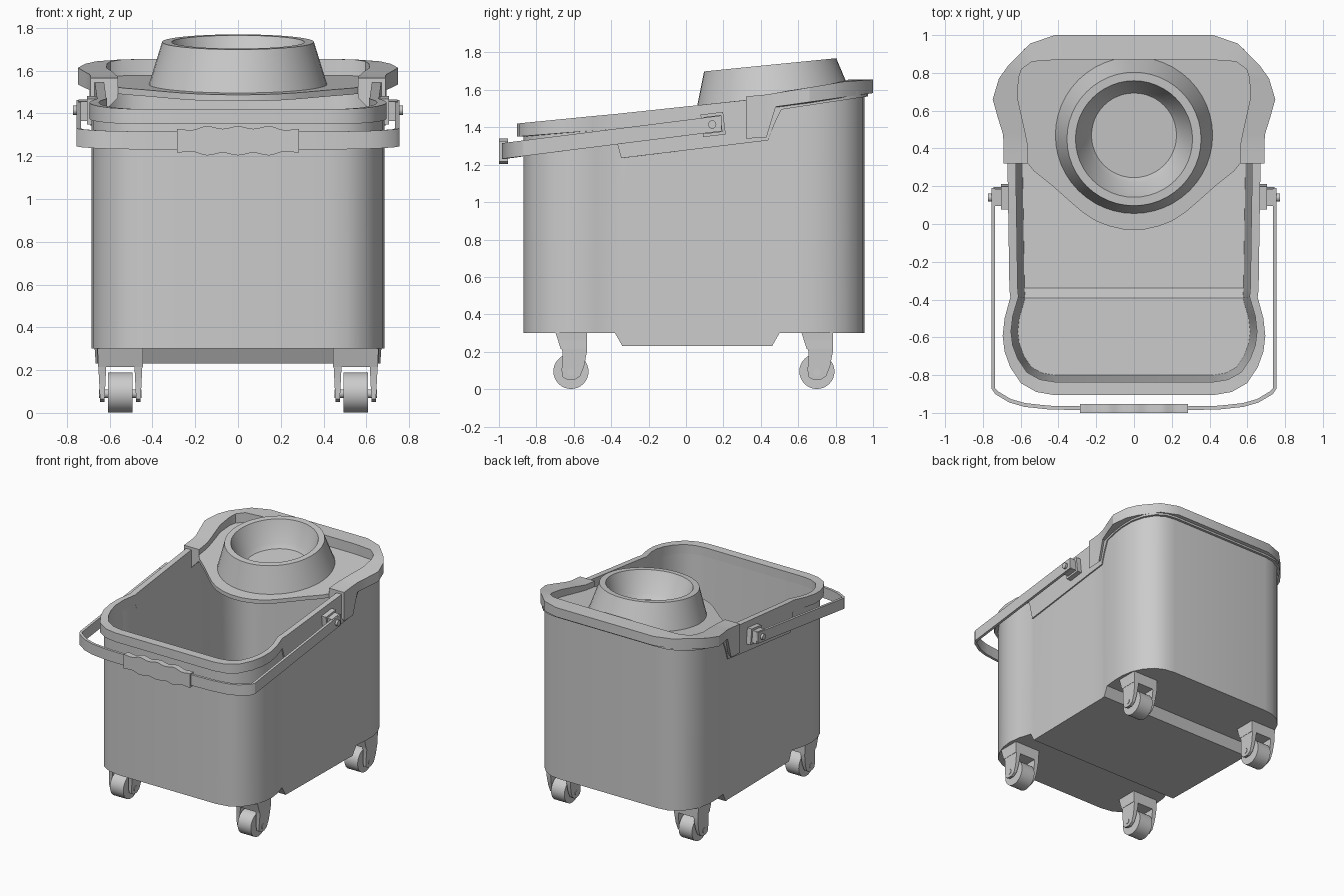
import bpy, bmesh, math
from mathutils import Matrix

if "Cube" in bpy.data.objects:
    bpy.data.objects.remove(bpy.data.objects["Cube"])


def finish(name, bm):
    bmesh.ops.recalc_face_normals(bm, faces=bm.faces)
    me = bpy.data.meshes.new(name)
    bm.to_mesh(me)
    bm.free()
    ob = bpy.data.objects.new(name, me)
    bpy.context.collection.objects.link(ob)
    bpy.ops.object.select_all(action='DESELECT')
    ob.select_set(True)
    bpy.context.view_layer.objects.active = ob
    bpy.ops.object.shade_smooth_by_angle(angle=math.radians(32))
    return ob


def interp(table, y):
    if y <= table[0][0]:
        return table[0][1]
    for (a, za), (b, zb) in zip(table, table[1:]):
        if y <= b:
            return za + (zb - za) * (y - a) / (b - a)
    return table[-1][1]


def mirrored(half):
    return half + [(-x, y) for x, y in reversed(half)]


def offset(path, d, closed=True):
    out, n = [], len(path)
    for i, (x, y) in enumerate(path):
        a = path[(i - 1) % n] if closed else path[max(i - 1, 0)]
        b = path[(i + 1) % n] if closed else path[min(i + 1, n - 1)]
        dx, dy = b[0] - a[0], b[1] - a[1]
        l = math.hypot(dx, dy)
        out.append((x + d * dy / l, y - d * dx / l))
    return out


def sweep(name, sections, closed, floors=False):
    """Skin 4-point sections; floors=True closes bottoms with cross strips instead of a ring."""
    bm = bmesh.new()
    vs = [[bm.verts.new(p) for p in s] for s in sections]
    n = len(vs)
    for i in range(n if closed else n - 1):
        a, b = vs[i], vs[(i + 1) % n]
        for k in range(3 if floors else 4):
            m = (k + 1) % 4
            bm.faces.new((a[k], a[m], b[m], b[k]))
    if floors:
        for i in range(n // 2 - 1):
            for k in (0, 3):
                bm.faces.new((vs[i][k], vs[i + 1][k], vs[n - 2 - i][k], vs[n - 1 - i][k]))
    if not closed:
        bm.faces.new(vs[0])
        bm.faces.new(vs[-1])
    return finish(name, bm)


def prism(name, pts, axis, a, b):
    """Extrude a 2D polygon from a to b along x (points y,z) or y (points x,z)."""
    bm = bmesh.new()
    place = (lambda p, t: (t, p[0], p[1])) if axis == 'x' else (lambda p, t: (p[0], t, p[1]))
    r = [[bm.verts.new(place(p, t)) for p in pts] for t in (a, b)]
    n = len(pts)
    for i in range(n):
        j = (i + 1) % n
        bm.faces.new((r[0][i], r[0][j], r[1][j], r[1][i]))
    bm.faces.new(r[0])
    bm.faces.new(r[1])
    return finish(name, bm)


def rod(name, x0, x1, y, z, r, seg=32):
    pts = [(y + r * math.cos(2 * math.pi * i / seg), z + r * math.sin(2 * math.pi * i / seg))
           for i in range(seg)]
    return prism(name, pts, 'x', x0, x1)


# bucket shell with stepped floor
plan = mirrored([(.42, -.87), (.51, -.855), (.59, -.81), (.645, -.73), (.675, -.65), (.685, -.57),
                 (.675, -.48), (.645, -.38), (.65, -.34), (.655, 0), (.66, .31), (.66, .43),
                 (.665, .46), (.67, .5), (.68, .6), (.68, .68), (.665, .77), (.625, .85),
                 (.57, .91), (.5, .945), (.42, .955)])
base = [(-.38, .30), (-.34, .23), (.46, .23), (.50, .30)]
top = [(-.87, 1.42), (-.38, 1.47), (.31, 1.545), (.43, 1.55), (.50, 1.535), (.955, 1.605)]
low = [(-.87, 1.35), (-.38, 1.39), (-.34, 1.235), (.43, 1.33), (.46, 1.41), (.50, 1.495), (.955, 1.565)]
lip_in, foot_in = offset(plan, -.03), offset(plan, -.07)
sweep("bucket_body", [
    ((x, y, interp(base, y)), (x, y, interp(top, y) - .01),
     (*p, interp(top, y) - .01), (*q, interp(base, y) + .03))
    for (x, y), p, q in zip(plan, lip_in, foot_in)], True, True)

# rolled rim with deep side skirts
sweep("bucket_rim", [
    ((*o, interp(low, y)), (*o, interp(top, y)), (*p, interp(top, y)), (*p, interp(low, y)))
    for (x, y), o, p in zip(plan, [(x * 1.015, y * (1.04 if y < -.4 else 1.02)) for x, y in plan],
                            offset(plan, -.034))], True)

# wringer frame
outer = mirrored([(.69, .32), (.69, .43), (.695, .48), (.72, .56), (.748, .66), (.715, .77),
                  (.665, .84), (.55, .955), (.42, 1.0)])
inner_half = [(.56, .32), (.565, .43), (.575, .48), (.59, .55), (.615, .66), (.612, .77),
              (.595, .82), (.54, .86), (.40, .87)]
inner = mirrored(inner_half)
w_top = [(.32, 1.565), (.43, 1.575), (.85, 1.645), (1.0, 1.655)]
w_low = [(.32, 1.34), (.43, 1.345), (.48, 1.51), (1.0, 1.583)]
sweep("wringer_frame", [
    ((*o, interp(w_low, o[1])), (*o, interp(w_top, o[1])),
     (*p, interp(w_top, o[1])), (*p, interp(w_top, o[1]) - .09))
    for o, p in zip(outer, inner)], False)

# wringer tray, curved at its front edge
tray = mirrored([(.05, -.03), (.13, -.012), (.2, .015), (.27, .06), (.34, .12), (.43, .2),
                 (.53, .28)] + [(x + .01, y + .01) for x, y in inner_half])
sweep("wringer_tray", [
    ((x, y, 1.46 + .1 * y), (x, y, 1.49 + .1 * y), (x * .97, y, 1.49 + .1 * y), (x * .97, y, 1.46 + .1 * y))
    for x, y in tray], True)
bm = bmesh.new()
rows = [[bm.verts.new((x, y, z + .1 * y)) for x, y in tray] for z in (1.46, 1.49)]
n = len(tray)
for r in rows:
    for i in range(n // 2 - 1):
        bm.faces.new((r[i], r[i + 1], r[n - 2 - i], r[n - 1 - i]))
finish("wringer_tray_panel", bm)

# wringer cone
bm = bmesh.new()
prof = [(.42, -.01), (.355, .2), (.31, .2), (.25, .04), (.225, .006), (0, .006)]
pv = [bm.verts.new((r, 0, z)) for r, z in prof]
edges = [bm.edges.new(e) for e in zip(pv, pv[1:])]
bmesh.ops.spin(bm, geom=pv + edges, axis=(0, 0, 1), cent=(0, 0, 0), angle=2 * math.pi, steps=48)
bmesh.ops.remove_doubles(bm, verts=bm.verts, dist=1e-5)
bmesh.ops.transform(bm, verts=bm.verts,
                    matrix=Matrix.Translation((0, .47, 1.535)) @ Matrix.Rotation(.1, 4, 'X'))
finish("wringer_cone", bm)

# carrying handle strap
strap = mirrored([(.755, .19), (.755, -.87), (.735, -.90), (.66, -.945), (.58, -.968),
                  (.45, -.982), (.28, -.985)])
strap_in = offset(strap, .02, False)
hz = lambda y: 1.415 + .126 * (y - .14)
sweep("handle_strap", [
    ((*o, hz(o[1]) - .042), (*o, hz(o[1]) + .042), (*p, hz(o[1]) + .042), (*p, hz(o[1]) - .042))
    for o, p in zip(strap, strap_in)], False)

# wavy hand grip
xs = [-.285 + .57 * i / 48 for i in range(49)]
swell = lambda x: .048 + .014 * min(1, (.285 - abs(x)) / .12) + .006 * math.cos(x * 44)
prism("handle_grip", [(x, 1.272 - swell(x)) for x in xs] +
      [(x, 1.272 + swell(x)) for x in reversed(xs)], 'y', -1.0, -.953)

# handle pivots and casters
for s, side in ((1, "right"), (-1, "left")):
    def tilted(h):
        return [(.145 + a * h - b * h * .12, 1.415 + b * h + a * h * .12)
                for a, b in ((-1, -1), (1, -1), (1, 1), (-1, 1))]
    prism("pivot_plate_" + side, tilted(.06), 'x', s * .65, s * .705)
    prism("pivot_block_" + side, tilted(.045), 'x', s * .70, s * .745)
    rod("pivot_pin_" + side, s * .70, s * .772, .14, 1.415, .022, 16)
    for y, end in ((-.615, "front"), (.70, "back")):
        tag = end + "_" + side
        cx = s * .55
        rod("wheel_" + tag, cx - .057, cx + .057, y, .095, .094)
        rod("axle_" + tag, cx - .10, cx + .10, y, .09, .02, 12)
        prism("caster_mount_" + tag, [(y - .085, .31), (y + .085, .31), (y + .085, .215),
                                      (y - .055, .215)], 'x', cx - .105, cx + .105)
        fork = [(y - .08, .30), (y + .085, .30), (y + .085, .2), (y + .07, .12), (y + .05, .07),
                (y + .02, .05), (y - .02, .05), (y - .045, .065), (y - .05, .1), (y - .045, .2)]
        for d in (-1, 1):
            ob = prism("caster_fork_" + tag, fork, 'x', cx + d * .062, cx + d * .107)
            for v in ob.data.vertices:  # taper the prong towards its tip
                t = (.30 - v.co.z) / .25
                v.co.x += ((cx + d * .084) - v.co.x) * .55 * t
